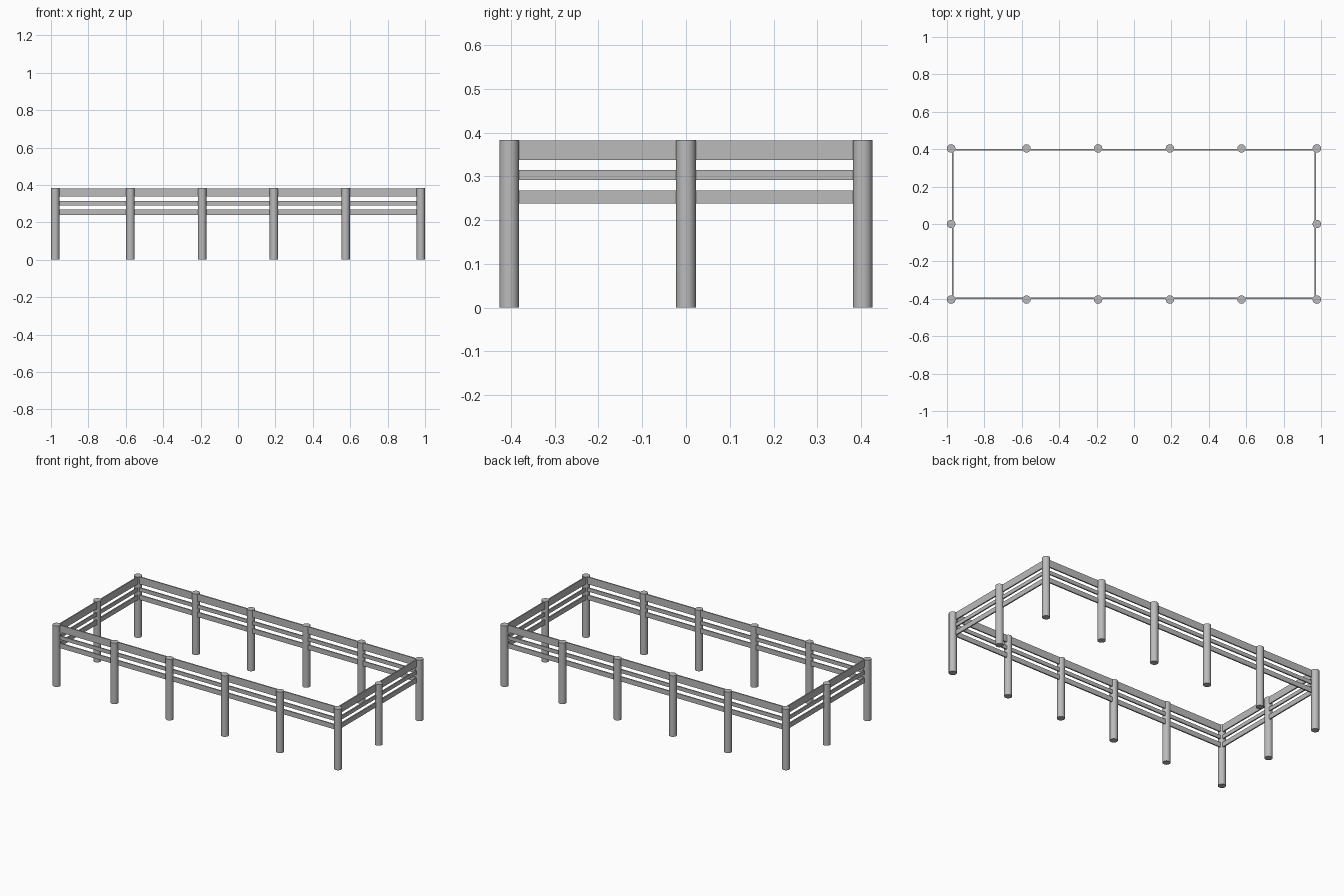
import bpy
import math

cube = bpy.data.objects.get("Cube")
if cube:
    bpy.data.objects.remove(cube, do_unlink=True)

# Single grey finish
grey = bpy.data.materials.new("fence_grey")
grey.use_nodes = True
colour = (0.5, 0.5, 0.5, 1)
grey.diffuse_color = colour
grey.node_tree.nodes["Principled BSDF"].inputs["Base Color"].default_value = colour

HEIGHT = 0.383
RADIUS = 0.0225
END_X = 1 - RADIUS
SIDE_Y = 0.404
INSET = 0.008       # rails sit slightly inside the post centres
THICK = 0.008


def post(name, x, y):
    bpy.ops.mesh.primitive_cylinder_add(vertices=24, radius=RADIUS, depth=HEIGHT,
                                        location=(x, y, HEIGHT / 2))
    ob = bpy.context.object
    ob.name = name
    ob.data.materials.append(grey)
    bpy.ops.object.shade_smooth_by_angle(angle=math.radians(40))


def rail(name, centre, size):
    bpy.ops.mesh.primitive_cube_add(size=1, location=centre)
    ob = bpy.context.object
    ob.name = name
    ob.scale = size
    bpy.ops.object.transform_apply(location=False, rotation=False, scale=True)
    ob.data.materials.append(grey)


# Posts along the long sides, then one in the middle of each end
for side, sy in (("front", -1), ("back", 1)):
    for i, x in enumerate((-END_X, -0.575, -0.192, 0.192, 0.575, END_X)):
        post(f"{side}_post_{i + 1}", x, sy * SIDE_Y)
for side, sx in (("left", 1), ("right", -1)):
    post(f"{side}_middle_post", sx * END_X, 0)

# Three boards on every side
rail_x, rail_y = END_X - INSET, SIDE_Y - INSET
for level, low, high in (("top", 0.337, HEIGHT - 0.001),
                         ("middle", 0.291, 0.314),
                         ("bottom", 0.238, 0.268)):
    z, h = (low + high) / 2, high - low
    for side, s in (("front", -1), ("back", 1)):
        rail(f"{side}_{level}_rail", (0, s * rail_y, z), (2 * rail_x, THICK, h))
    for side, s in (("left", 1), ("right", -1)):
        rail(f"{side}_{level}_rail", (s * rail_x, 0, z), (THICK, 2 * rail_y, h))
